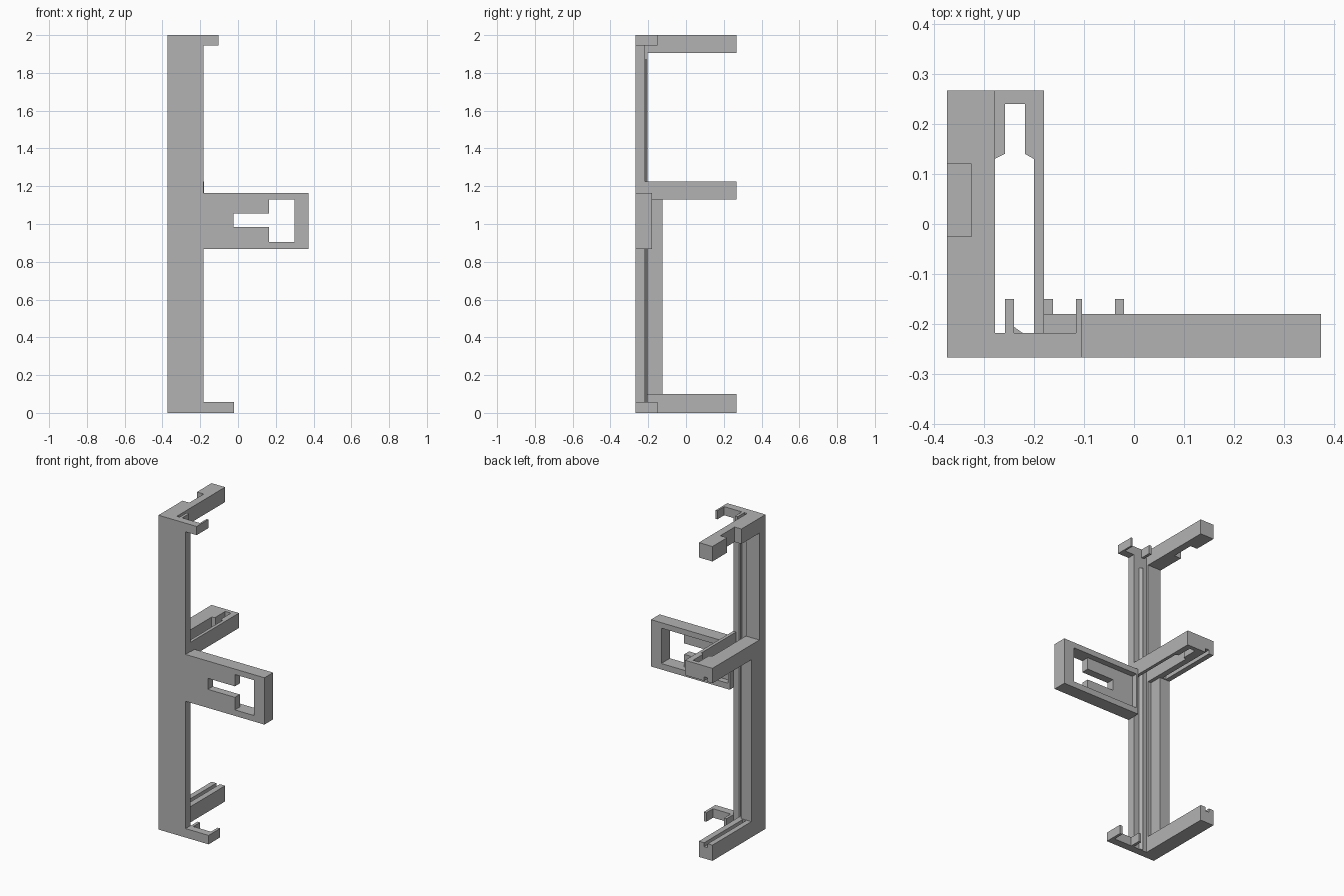
import bpy, bmesh
from mathutils import Vector

cube = bpy.data.objects.get("Cube")
if cube:
    bpy.data.objects.remove(cube, do_unlink=True)

grey = bpy.data.materials.new("plain_grey")
grey.use_nodes = True
COLOR = (0.45, 0.45, 0.45, 1)
grey.diffuse_color = COLOR
grey.node_tree.nodes["Principled BSDF"].inputs["Base Color"].default_value = COLOR


def prism(name, points, low, high, axis="z"):
    """Extrude a profile: (x, y) along z, or (x, z) along y."""
    bm = bmesh.new()
    place = (lambda a, b, h: (a, b, h)) if axis == "z" else (lambda a, b, h: (a, h, b))
    face = bm.faces.new([bm.verts.new(place(a, b, low)) for a, b in points])
    grown = bmesh.ops.extrude_face_region(bm, geom=[face])["geom"]
    moved = [v for v in grown if isinstance(v, bmesh.types.BMVert)]
    bmesh.ops.translate(bm, verts=moved, vec=Vector(place(0, 0, high - low)))
    bmesh.ops.recalc_face_normals(bm, faces=bm.faces)
    mesh = bpy.data.meshes.new(name)
    bm.to_mesh(mesh)
    bm.free()
    mesh.materials.append(grey)
    obj = bpy.data.objects.new(name, mesh)
    bpy.context.collection.objects.link(obj)
    return obj


def box(name, x, y, z):
    return prism(name, [(x[0], y[0]), (x[1], y[0]), (x[1], y[1]), (x[0], y[1])], *z)


def cut(obj, cutter):
    """Subtract a cutter, bake the result and drop the cutter."""
    cutter.hide_render = True
    mod = obj.modifiers.new("cut", "BOOLEAN")
    mod.operation, mod.solver, mod.object = "DIFFERENCE", "EXACT", cutter
    bpy.context.view_layer.objects.active = obj
    bpy.ops.object.modifier_apply(modifier=mod.name)
    bpy.data.objects.remove(cutter, do_unlink=True)


LEFT, INNER, EDGE = -0.373, -0.278, -0.182
FRONT, BACK, SKIN, LIP = -0.267, 0.267, -0.218, -0.15
MID, MID_TOP = 1.13, 1.225

# Upright: front plate, thicker outer strip, lower side wall, guide ridge
box("front_plate", (LEFT, EDGE), (FRONT, SKIN), (0, 2))
box("outer_strip", (LEFT, INNER), (SKIN, -0.205), (0, 2))
box("lower_side_wall", (LEFT, -0.3), (SKIN, -0.125), (0.09, MID + 0.01))
prism("guide_ridge", [(-0.24, SKIN), (-0.222, SKIN), (-0.24, -0.205)], 0, 1.87)

# Top arm with a notch in its outer side
top_arm = box("top_arm", (LEFT, INNER), (SKIN, BACK), (1.905, 2))
cut(top_arm, box("notch", (-0.5, -0.325), (-0.025, 0.12), (1.8, 2.1)))

# Middle arm with a stepped slot
middle_arm = prism("middle_arm", [
    (LEFT, SKIN), (INNER, SKIN), (INNER, 0.13), (-0.258, 0.14), (-0.258, 0.24),
    (-0.218, 0.24), (-0.218, 0.14), (-0.2, 0.13), (-0.2, SKIN), (-0.18, SKIN),
    (-0.18, BACK), (LEFT, BACK)], MID, MID_TOP)
bottom_arm = box("bottom_arm", (LEFT, INNER), (SKIN, BACK), (0, 0.1))

# Facing grooves in the middle and bottom arms
for arm, z in ((middle_arm, (MID - 0.1, MID + 0.025)), (bottom_arm, (0.075, 0.2))):
    cut(arm, box("groove", (-0.34, -0.315), (-0.12, 0.4), z))

# Side frame: keyhole-shaped opening and a rear pocket
frame = box("side_frame", (EDGE, 0.373), (FRONT, -0.18), (0.867, 1.165))
cut(frame, box("pocket", (-0.17, 0.2), (SKIN, 0), (0.905, MID)))
cut(frame, prism("opening", [
    (-0.025, 0.985), (0.165, 0.985), (0.165, 0.905), (0.3, 0.905),
    (0.3, MID), (0.165, MID), (0.165, 1.055), (-0.025, 1.055)], -0.4, 0, "y"))

# Clip at each end: a bar with two upturned tabs
for label, tip, lip_x, tab, z in (
        ("top", -0.104, -0.116, (-0.258, -0.24), (1.945, 2)),
        ("bottom", -0.02, -0.038, (-0.18, -0.162), (0, 0.057))):
    box(label + "_clip_bar", (EDGE, tip), (FRONT, SKIN), z)
    box(label + "_clip_lip", (lip_x, tip), (SKIN, LIP), z)
    box(label + "_clip_tab", tab, (SKIN, LIP), z)
